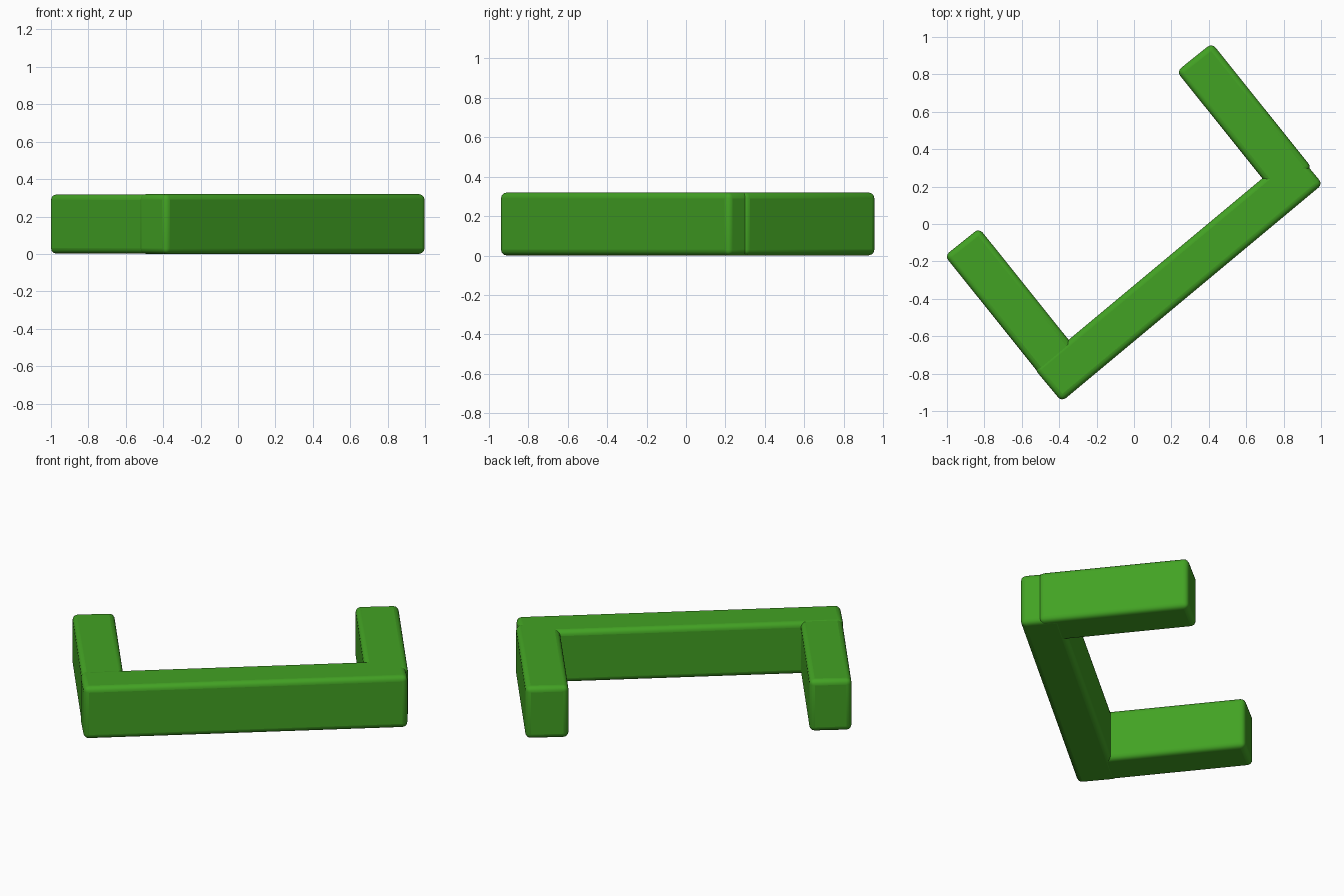
import bpy
from math import radians
from mathutils import Matrix, Vector

if "Cube" in bpy.data.objects:
    bpy.data.objects.remove(bpy.data.objects["Cube"])

green = bpy.data.materials.new("green")
green.diffuse_color = (0.055, 0.36, 0.017, 1)
green.use_nodes = True
green.node_tree.nodes["Principled BSDF"].inputs["Base Color"].default_value = green.diffuse_color


def beam(name, angle, u0, u1, v0, v1, z0, z1):
    """Rounded box spanning u/v ranges measured in axes turned by angle about z."""
    rot = Matrix.Rotation(radians(angle), 4, 'Z')
    centre = rot @ Vector(((u0 + u1) / 2, (v0 + v1) / 2, (z0 + z1) / 2))
    bpy.ops.mesh.primitive_cube_add(size=1, location=centre,
                                    rotation=(0, 0, radians(angle)))
    ob = bpy.context.object
    ob.name = name
    ob.scale = (u1 - u0, v1 - v0, z1 - z0)
    bpy.ops.object.transform_apply(location=False, rotation=False, scale=True)
    bev = ob.modifiers.new("rounding", 'BEVEL')
    bev.width = 0.03
    bev.segments = 4
    bpy.ops.object.shade_smooth_by_angle(angle=radians(40))
    ob.data.materials.append(green)
    return ob


# Long bar along the front
beam("long_bar", 39.8, -0.905, 0.912, -0.482, -0.252, 0, 0.32)

# Two arms, turned very slightly out of square with the bar
beam("left_arm", 38.7, -0.896, -0.660, -0.32, 0.50, 0.001, 0.318)
beam("right_arm", 38.7, 0.688, 0.930, -0.36, 0.494, 0.001, 0.320)
